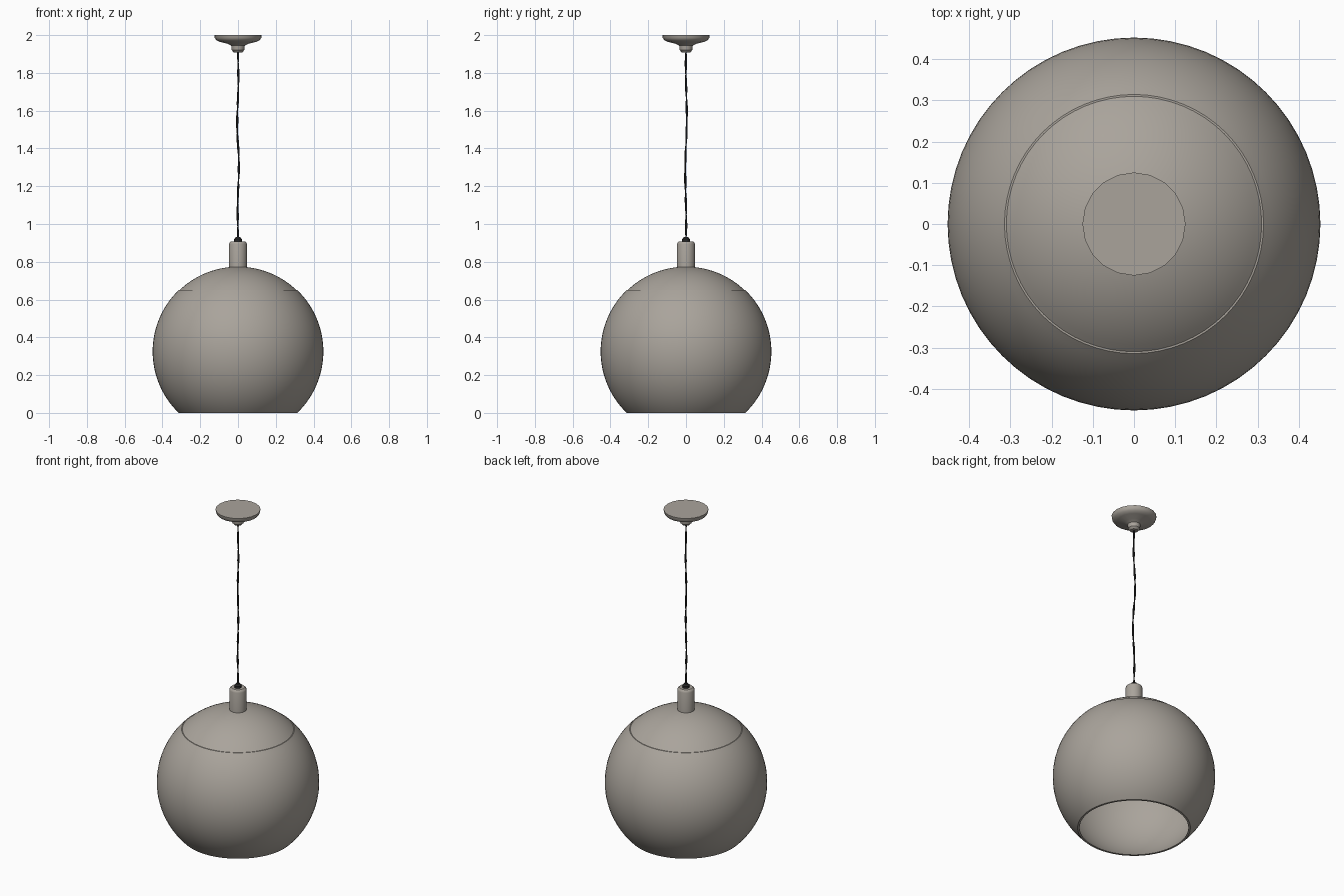
import bpy
import bmesh
from math import sin, cos, pi, sqrt, asin

if "Cube" in bpy.data.objects:
    bpy.data.objects.remove(bpy.data.objects["Cube"])


def make_material(name, rgb):
    mat = bpy.data.materials.new(name)
    mat.use_nodes = True
    mat.diffuse_color = (*rgb, 1)
    mat.node_tree.nodes["Principled BSDF"].inputs["Base Color"].default_value = (*rgb, 1)
    return mat


grey = make_material("warm grey enamel", (0.40, 0.37, 0.33))
black = make_material("black rubber", (0.02, 0.02, 0.02))


def lathe(name, profile, sides, mat, closed=False, angle=35):
    """Revolve an (r, z) profile about the z axis."""
    bm = bmesh.new()
    verts = [bm.verts.new((r, 0, z)) for r, z in profile]
    edges = [bm.edges.new(pair) for pair in zip(verts, verts[1:])]
    if closed:
        edges.append(bm.edges.new((verts[-1], verts[0])))
    bmesh.ops.spin(bm, geom=verts + edges, cent=(0, 0, 0), axis=(0, 0, 1),
                   angle=2 * pi, steps=sides)
    bmesh.ops.remove_doubles(bm, verts=bm.verts, dist=0.0001)
    bmesh.ops.recalc_face_normals(bm, faces=bm.faces)
    mesh = bpy.data.meshes.new(name)
    bm.to_mesh(mesh)
    bm.free()
    mesh.materials.append(mat)
    obj = bpy.data.objects.new(name, mesh)
    bpy.context.collection.objects.link(obj)
    bpy.ops.object.select_all(action="DESELECT")
    obj.select_set(True)
    bpy.context.view_layer.objects.active = obj
    bpy.ops.object.shade_smooth_by_angle(angle=angle * pi / 180)
    return obj


def arc(radius, z_low, z_high, steps):
    """Part of the globe outline, from low to high."""
    a, b = (asin(max(-1, min(1, (z - CENTRE) / radius))) for z in (z_low, z_high))
    return [(radius * cos(a + (b - a) * i / steps),
             CENTRE + radius * sin(a + (b - a) * i / steps)) for i in range(steps + 1)]


CENTRE, RADIUS, WALL, SEAM = 0.325, 0.452, 0.008, 0.65

# Globe shade: open at the bottom, thin walled
outer = arc(RADIUS, 0, SEAM, 28)
inner = arc(RADIUS - WALL, 0, SEAM, 28)
lathe("globe_shade", outer + inner[::-1], 64, grey, closed=True)

# Top cap, set slightly inside the globe edge
cap_r = RADIUS - 0.003
lathe("shade_cap", arc(cap_r, SEAM - 0.005, CENTRE + cap_r, 12)
      + arc(cap_r - WALL, SEAM - 0.005, CENTRE + cap_r - WALL, 12)[::-1],
      64, grey, closed=True)

# Lamp holder stem and cord gland
lathe("stem", [(0, 0.755), (0.048, 0.755), (0.048, 0.893), (0.045, 0.902),
               (0.038, 0.908), (0, 0.908)], 24, grey)
lathe("cord_gland", [(0, 0.9), (0.021, 0.9), (0.021, 0.92), (0.012, 0.93),
                     (0, 0.932)], 16, black)

# Ceiling canopy with its stepped neck
lathe("ceiling_canopy", [(0, 1.908), (0.022, 1.908), (0.033, 1.92), (0.036, 1.944),
                         (0.055, 1.954), (0.095, 1.964), (0.115, 1.973),
                         (0.123, 1.985), (0.125, 2.0), (0, 2.0)], 20, grey)


# Two loosely twisted cord strands
def strand(name, phase):
    curve = bpy.data.curves.new(name, "CURVE")
    curve.dimensions = "3D"
    curve.bevel_depth = 0.0032
    curve.bevel_resolution = 1
    spline = curve.splines.new("POLY")
    count = 60
    spline.points.add(count)
    for i, point in enumerate(spline.points):
        t = i / count
        sway = 0.005 * sin(pi * t)
        twist = 8 * pi * t + phase
        point.co = (-sway * sin(4 * pi * t) + 0.003 * cos(twist),
                    sway * cos(3 * pi * t) + 0.003 * sin(twist),
                    0.925 + 0.99 * t, 1)
    curve.materials.append(black)
    bpy.context.collection.objects.link(bpy.data.objects.new(name, curve))


strand("cord_strand_a", 0)
strand("cord_strand_b", pi)
